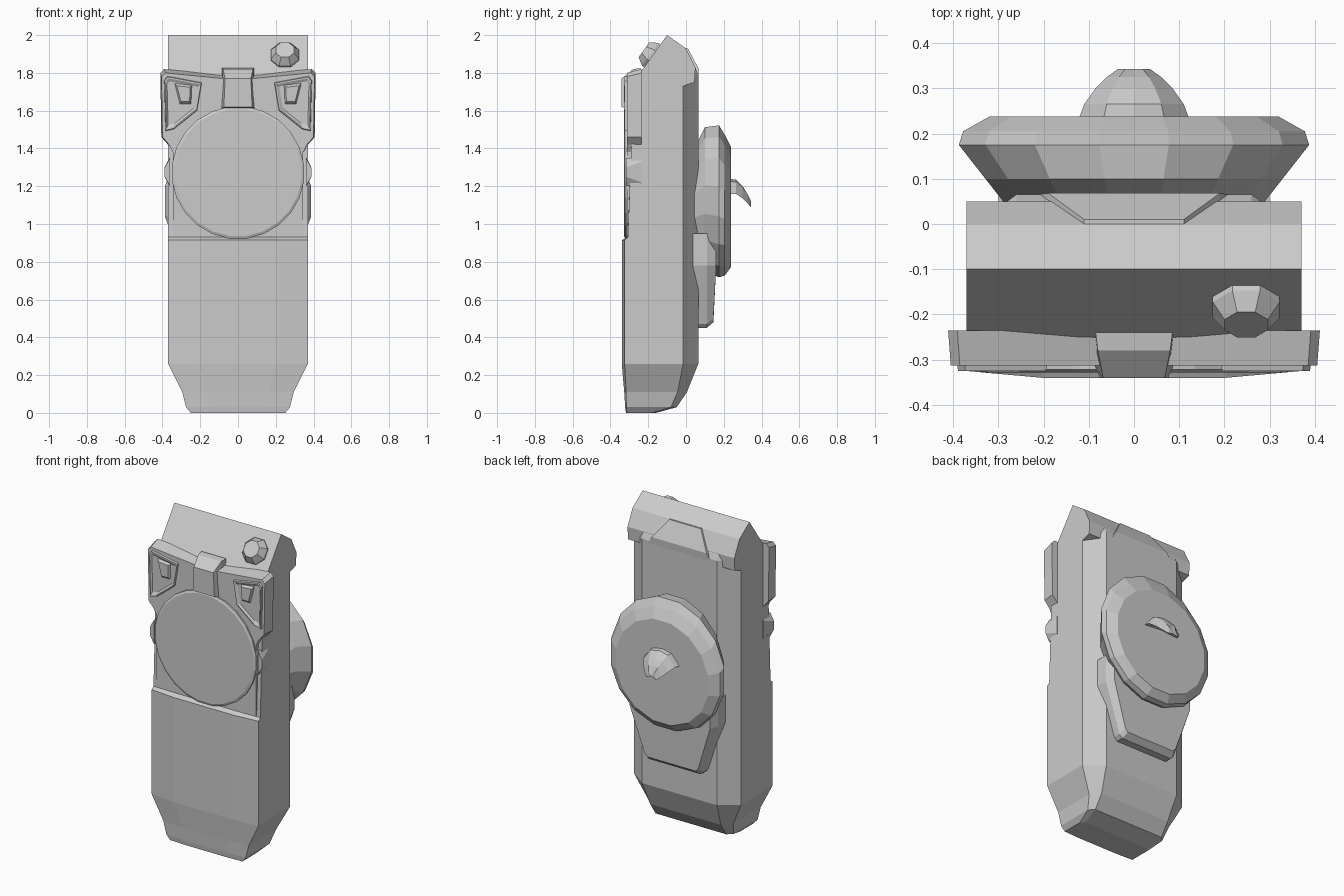
import bpy, bmesh, math
from mathutils import Vector, Matrix


def loft(name, rings, mat=None):
    """Skin a list of equal-length vertex rings and cap both ends."""
    bm = bmesh.new()
    vr = [[bm.verts.new(Vector(p)) for p in r] for r in rings]
    n = len(vr[0])
    for a, b in zip(vr, vr[1:]):
        for i in range(n):
            j = (i + 1) % n
            bm.faces.new((a[i], a[j], b[j], b[i]))
    bm.faces.new(vr[0][::-1])
    bm.faces.new(vr[-1])
    if mat:
        bm.transform(mat)
    bmesh.ops.recalc_face_normals(bm, faces=bm.faces)
    me = bpy.data.meshes.new(name)
    bm.to_mesh(me)
    bm.free()
    ob = bpy.data.objects.new(name, me)
    bpy.context.collection.objects.link(ob)
    return ob


def disc(y, rx, rz, cz, n):
    return [(rx * math.cos(2 * math.pi * (i + .5) / n), y,
             cz + rz * math.sin(2 * math.pi * (i + .5) / n)) for i in range(n)]


def front(pts, y, s=1, k=1.0):
    """Outline in x,z placed at depth y, mirrored by s, shrunk by k."""
    cx = sum(p[0] for p in pts) / len(pts)
    cz = sum(p[1] for p in pts) / len(pts)
    return [(s * (cx + (x - cx) * k), y, cz + (z - cz) * k) for x, z in pts]


def section(z, hw, yf, yb, crown=.015, cx=.11, cy=.08):
    """Horizontal body slice: crowned front, chamfered back."""
    half = [(hw * .55, yf), (hw, yf + crown), (hw, yb - cy), (hw - cx, yb)]
    ring = half + [(-x, y) for x, y in half[::-1]]
    return [(x, y, z) for x, y in ring]


# main housing with tapered foot and stepped front
loft("body", [
    section(0.00, .25, -.318, -.16, .005, .02, .02),
    section(0.03, .275, -.322, -.05, .006, .03, .03),
    section(0.11, .295, -.327, .005, .01, .05, .05),
    section(0.26, .37, -.34, .065),
    section(0.915, .37, -.34, .065),
    section(0.93, .37, -.312, .065, .004),
    section(1.50, .37, -.29, .065, .004),
    section(1.79, .37, -.25, .065, .004),
    section(1.85, .37, -.20, .04, .004)])

# angled full-width cap
cap = [(-.25, 1.79), (-.10, 2.0), (0, 1.93), (.05, 1.83), (.045, 1.75),
       (-.015, 1.73), (-.25, 1.73)]
loft("top_cap", [[(x, y, z) for y, z in cap] for x in (-.37, .37)])

# rounded ridge across the centre of the back, under the cap
loft("rear_ridge", [
    [(-.26, .06, 1.70), (.26, .06, 1.70), (.26, 0, 1.70), (-.26, 0, 1.70)],
    [(-.19, .068, 1.82), (.19, .068, 1.82), (.19, 0, 1.82), (-.19, 0, 1.82)],
    [(-.11, .01, 1.93), (.11, .01, 1.93), (.11, -.02, 1.93), (-.11, -.02, 1.93)]])

# front face plate with ears
half = [(.08, 1.77), (.385, 1.80), (.405, 1.78), (.40, 1.46), (.365, 1.42),
        (.345, 1.38), (.345, .935)]
plate = half + [(-x, z) for x, z in half[::-1]]
back_plate = [(x * (1.015 if z > 1.4 else 1), z + (.02 if z > 1.7 else 0))
              for x, z in plate]
loft("face_plate", [front(back_plate, -.235), front(plate, -.313)])

# large front dial
loft("front_dial", [disc(-.28, .352, .352, 1.272, 24),
                    disc(-.322, .352, .352, 1.272, 24),
                    disc(-.328, .338, .338, 1.272, 24)])

# bridge clip above the dial
loft("centre_clip", [
    [(-.085, -.24, 1.825), (.085, -.24, 1.825), (.09, -.24, 1.60), (-.09, -.24, 1.60)],
    [(-.08, -.28, 1.82), (.08, -.28, 1.82), (.088, -.31, 1.61), (-.088, -.31, 1.61)],
    [(-.068, -.341, 1.77), (.068, -.341, 1.77), (.075, -.341, 1.62), (-.075, -.341, 1.62)]])

pad = [(.19, 1.75), (.375, 1.785), (.392, 1.76), (.385, 1.49), (.34, 1.50), (.215, 1.60)]
button = [(.24, 1.74), (.34, 1.75), (.31, 1.63), (.245, 1.63)]
for s, side in ((1, "right"), (-1, "left")):
    # framed ear pad with a sunken well and wedge button
    loft(side + "_ear_pad", [front(pad, -.305, s), front(pad, -.325, s, .96),
                             front(pad, -.325, s, .9), front(pad, -.316, s, .78)])
    loft(side + "_ear_button", [front(button, -.31, s), front(button, -.329, s, .7)])
    # side button
    loft(side + "_side_button", [
        [(s * .36, -.318, 1.35), (s * .36, -.235, 1.35), (s * .36, -.235, 1.20), (s * .36, -.318, 1.20)],
        [(s * .388, -.318, 1.30), (s * .374, -.235, 1.33), (s * .374, -.235, 1.22), (s * .388, -.318, 1.25)]])

# stubby knob standing on the cap slope
normal = Vector((0, -.81, .58))
tilt = Matrix.Translation((.248, -.178, 1.89)) @ normal.to_track_quat('Z', 'Y').to_matrix().to_4x4()
ring = lambda r, z: [(r * math.cos(math.pi * (i + .5) / 4),
                      r * math.sin(math.pi * (i + .5) / 4), z) for i in range(8)]
loft("cap_knob", [ring(.08, -.02), ring(.08, .015), ring(.052, .055)], tilt)

# flared rear disc
loft("rear_disc", [disc(.0, .27, .28, 1.09, 16),
                   disc(.05, .295, .32, 1.10, 16),
                   disc(.10, .335, .39, 1.13, 16),
                   disc(.175, .395, .41, 1.12, 16),
                   disc(.205, .385, .38, 1.10, 16),
                   disc(.238, .325, .325, 1.09, 16)])

# tapered arm hanging from the disc
arm = [(-.30, .95), (.30, .95), (.30, .78), (.20, .47), (.18, .45),
       (-.18, .45), (-.20, .47), (-.30, .78)]
loft("rear_arm", [front(arm, .03), front(arm, .11),
                  [(x * .93, .145 if z < .7 else .16, z + (.03 if z < .5 else 0)) for x, z in arm]])

# curved hook hood on the rear disc
hook = []
for y, top, low, w in ((.225, 1.24, 1.17, .125), (.265, 1.235, 1.17, .11),
                       (.30, 1.20, 1.145, .085), (.325, 1.16, 1.12, .06),
                       (.343, 1.11, 1.10, .035)):
    hook.append([(-w, y, low - .01), (-w * .55, y, (top + low) / 2 + .02), (0, y, top),
                 (w * .55, y, (top + low) / 2 + .02), (w, y, low - .01), (0, y, low)])
loft("rear_hook", hook)
